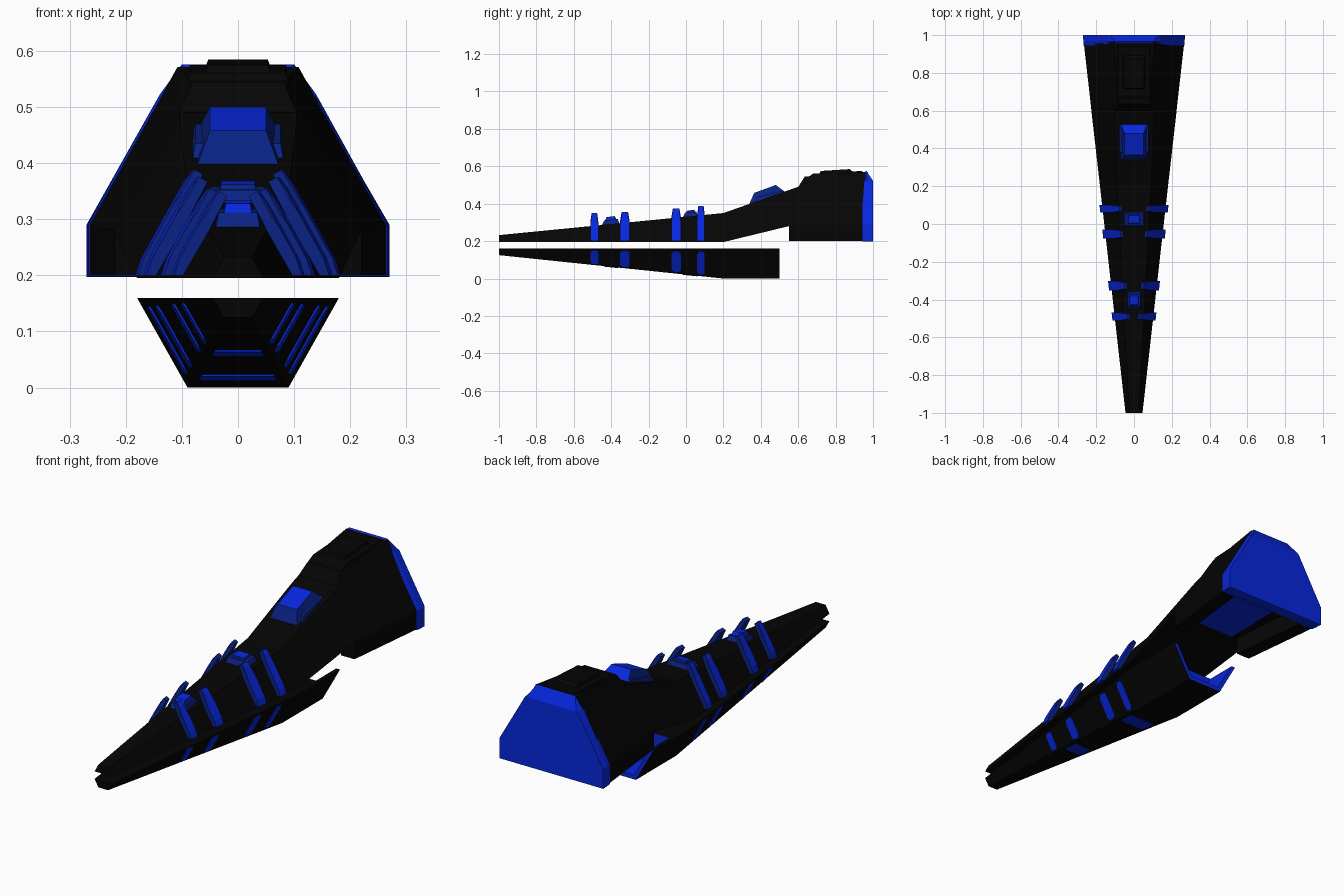
import bpy, bmesh, math

if "Cube" in bpy.data.objects:
    bpy.data.objects.remove(bpy.data.objects["Cube"])


def material(name, rgb):
    m = bpy.data.materials.new(name)
    m.diffuse_color = (*rgb, 1)
    m.use_nodes = True
    m.node_tree.nodes["Principled BSDF"].inputs["Base Color"].default_value = m.diffuse_color
    return m


BLACK = material("hull black", (0.0015, 0.0015, 0.0015))
BLUE = material("bright blue", (0.002, 0.02, 0.72))
DEEP = material("deep blue", (0.003, 0.016, 0.23))


def finish(name, bm, mat, rule=None, second=BLUE):
    """Make an object; faces that satisfy rule take the second material."""
    bmesh.ops.recalc_face_normals(bm, faces=bm.faces)
    bm.normal_update()
    if rule:
        for f in bm.faces:
            f.material_index = int(rule(f.calc_center_median(), f.normal))
    me = bpy.data.meshes.new(name)
    bm.to_mesh(me)
    bm.free()
    me.materials.append(mat)
    if rule:
        me.materials.append(second)
    ob = bpy.data.objects.new(name, me)
    bpy.context.collection.objects.link(ob)
    return ob


def loft(name, sections, mat, rule=None, mirror=True):
    """Skin (y, half outline) sections; the outline is mirrored across x = 0,
    or, with mirror=False, one closed part is built on each side."""
    bm = bmesh.new()
    for side in ((1,) if mirror else (1, -1)):
        rings = []
        for y, half in sections:
            pts = list(half)
            if mirror:
                pts += [(-x, z) for x, z in reversed(half)]
            rings.append([bm.verts.new((side * x, y, z)) for x, z in pts])
        n = len(rings[0])
        for a, b in zip(rings, rings[1:]):
            for i in range(n):
                j = (i + 1) % n
                bm.faces.new((a[i], a[j], b[j], b[i]))
        bm.faces.new(rings[0])
        bm.faces.new(rings[-1])
    return finish(name, bm, mat, rule)


def block(name, base, top, mat, rule=None):
    """Tapered block; base and top are (half width, y0, y1, z at y0, z at y1)."""
    bm = bmesh.new()
    rings = []
    for w, y0, y1, z0, z1 in (base, top):
        rings.append([bm.verts.new(p) for p in
                      ((-w, y0, z0), (w, y0, z0), (w, y1, z1), (-w, y1, z1))])
    a, b = rings
    for i in range(4):
        j = (i + 1) % 4
        bm.faces.new((a[i], a[j], b[j], b[i]))
    bm.faces.new(a)
    bm.faces.new(b)
    return finish(name, bm, mat, rule)


def width(y):          # half width of the wedge plan
    return 0.045 + (y + 1) * 0.1125


def keel(y):           # lower hull floor: half width and height
    return 0.025 + (y + 1) * 0.0542, 0.125 - (y + 1) * 0.1042


def is_top(c, n):
    return n.z > 0.8


# Upper hull: thin nose, rising ramp, tall stern
loft("upper_hull", [
    (-1.0, [(0.045, 0.195), (0.025, 0.232)]),
    (0.2, [(0.18, 0.195), (0.09, 0.35)]),
    (0.55, [(0.22, 0.28), (0.104, 0.473)]),
    (0.6, [(0.225, 0.281), (0.104, 0.49)]),
    (0.635, [(0.229, 0.282), (0.082, 0.545)]),
    (0.96, [(0.266, 0.289), (0.108, 0.571)]),
], BLACK)

# Blue ceiling of the bay under the stern
block("bay_ceiling", (0.12, 0.552, 0.95, 0.276, 0.282),
      (0.12, 0.552, 0.95, 0.283, 0.29), BLUE)

# Side skirts of the stern, either side of the bay
loft("stern_skirts", [
    (y, [(w - 0.07, 0.2), (w, 0.2), (w, z), (w - 0.07, z)])
    for y, w, z in ((0.55, 0.22, 0.281), (0.96, 0.265, 0.29))
], BLACK, mirror=False)

# Blue engine plate closing the stern, with a sloped top
loft("engine_plate", [
    (0.945, [(0.266, 0.198), (0.266, 0.29), (0.135, 0.515), (0.09, 0.56)]),
    (0.965, [(0.268, 0.197), (0.268, 0.29), (0.139, 0.523), (0.1, 0.576)]),
    (1.0, [(0.27, 0.197), (0.27, 0.29), (0.137, 0.52), (0.13, 0.522)]),
], BLUE)

# Lower hull wedge and the open blue trough behind it
loft("lower_hull", [
    (-1.0, [(0.025, 0.125), (0.045, 0.16)]),
    (0.2, [(0.09, 0.0), (0.18, 0.16)]),
    (0.35, [(0.09, 0.0), (0.18, 0.16)]),
], BLACK, lambda c, n: n.y > 0.9)
trough = [(0.09, 0.0), (0.18, 0.16), (0.16, 0.16), (0.08, 0.02)]
loft("lower_trough", [(0.35, trough), (0.5, trough)], BLACK,
     lambda c, n: c.x * n.x < -0.01 or n.y > 0.9 or (n.z > 0.9 and c.z < 0.05))

# Blue ribs on the slanted sides: fins above, thin stripes below
ribs = [(-0.49, 0.042, 0.35), (-0.327, 0.05, 0.355),
        (-0.053, 0.05, 0.375), (0.08, 0.04, 0.388)]
for k, (y, span, zt) in enumerate(ribs, 1):
    def fin(yy, top):
        w = width(yy) + 0.018
        def x(z):
            return w - 0.55 * (z - 0.205)
        return (yy, [(w - 0.03, 0.2), (w - 0.004, 0.2), (x(0.23), 0.23),
                     (x(top - 0.02), top - 0.02), (x(top) - 0.004, top),
                     (x(top) - 0.02, top - 0.008)])
    h = span / 2
    loft(f"upper_rib_{k}", [fin(y - h, zt - 0.045), fin(y - h * 0.7, zt),
                            fin(y + h * 0.7, zt), fin(y + h, zt - 0.045)],
         DEEP, lambda c, n: c.x * n.x > 0 and abs(n.x) > 0.7 and abs(n.y) < 0.3,
         mirror=False)

    def stripe(yy, t0, t1):
        b, zb = keel(yy)
        w = width(yy)
        def at(t, d):
            return (b + (w - b) * t + d, zb + (0.16 - zb) * t - d * 0.57)
        return (yy, [at(t0, -0.003), at(t0, 0.003), at(t1, 0.003), at(t1, -0.003)])
    loft(f"lower_stripe_{k}", [stripe(y - h, 0.16, 0.8), stripe(y - h * 0.6, 0.08, 0.9),
                               stripe(y + h * 0.6, 0.08, 0.9), stripe(y + h, 0.16, 0.8)],
         BLUE, mirror=False)

# Blue plates under the keel
for k, (y0, y1) in enumerate(((-0.44, -0.36), (-0.02, 0.06)), 1):
    loft(f"keel_plate_{k}", [
        (y, [(keel(y)[0] - 0.014, keel(y)[1] - 0.003), (keel(y)[0] - 0.014, keel(y)[1] + 0.003)])
        for y in (y0, y1)], BLUE)

# Small deck turrets between the rib pairs
block("front_turret", (0.042, -0.46, -0.35, 0.27, 0.28),
      (0.034, -0.435, -0.365, 0.312, 0.318), DEEP)
block("front_turret_cap", (0.028, -0.445, -0.37, 0.285, 0.31),
      (0.022, -0.425, -0.38, 0.328, 0.334), BLUE)
block("middle_turret", (0.058, -0.02, 0.065, 0.32, 0.33),
      (0.048, -0.005, 0.055, 0.352, 0.358), DEEP)
block("middle_turret_cap", (0.036, 0.0, 0.05, 0.34, 0.345),
      (0.03, 0.005, 0.045, 0.362, 0.368), DEEP, is_top)

# Bridge: faceted block with a bright top and side pods on the ramp
block("bridge", (0.074, 0.335, 0.54, 0.392, 0.455),
      (0.05, 0.365, 0.48, 0.458, 0.5), DEEP, is_top)
block("bridge_pods", (0.084, 0.36, 0.53, 0.39, 0.45),
      (0.076, 0.38, 0.52, 0.435, 0.47), DEEP)

# Raised black panels on the stern roof
block("roof_base_panel", (0.09, 0.65, 0.95, 0.54, 0.565),
      (0.085, 0.68, 0.94, 0.561, 0.575), BLACK)
block("roof_upper_panel", (0.06, 0.71, 0.9, 0.555, 0.565),
      (0.053, 0.72, 0.875, 0.575, 0.585), BLACK)
